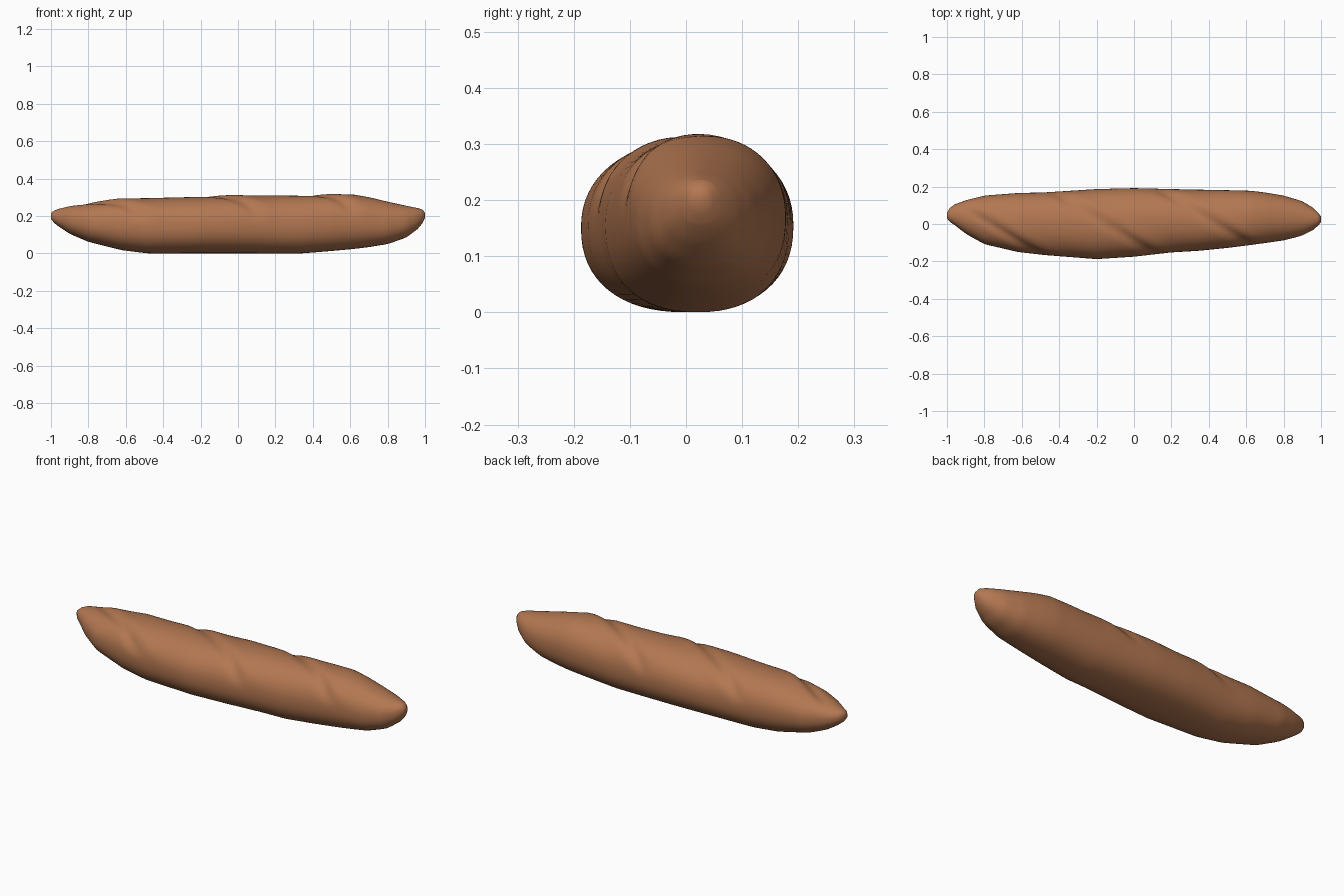
import bpy, bmesh, math

if "Cube" in bpy.data.objects:
    bpy.data.objects.remove(bpy.data.objects["Cube"])

# Loaf outline stations: x, z bottom, z top, y min, y max
ST = [(-1.0, .185, .215, .03, .06), (-.985, .165, .228, .012, .085), (-.96, .145, .238, -.005, .104),
      (-.9, .105, .253, -.052, .127), (-.8, .062, .268, -.108, .152), (-.62, .017, .294, -.15, .166),
      (-.48, 0, .296, -.166, .169), (-.2, 0, .303, -.188, .187), (0, 0, .311, -.175, .192),
      (.2, 0, .31, -.152, .187), (.34, 0, .309, -.144, .184), (.5, .013, .315, -.128, .181),
      (.62, .024, .315, -.113, .178), (.7, .034, .301, -.102, .169), (.8, .05, .277, -.088, .152),
      (.9, .085, .255, -.062, .122), (.96, .13, .243, -.03, .085), (.985, .16, .235, -.008, .06),
      (1.0, .19, .218, .01, .04)]


def outline(x):
    for a, b in zip(ST, ST[1:]):
        if x <= b[0]:
            t = (x - a[0]) / (b[0] - a[0])
            return [p + (q - p) * t for p, q in zip(a[1:], b[1:])]
    return list(ST[-1][1:])


def spow(v, e):
    return math.copysign(abs(v) ** e, v)


# Diagonal baker's slashes across the crust: (x where it crosses y = 0)
SLASHES = (-.77, -.15, .44)


def slash_depth(x, y):
    d = 0
    for s in SLASHES:
        u = x - s + 1.6 * y
        d += .013 * math.exp(-(u / .035) ** 2) - .004 * math.exp(-((u - .09) / .06) ** 2)
    return d


N = 64
xs = sorted({round(-1 + i * .02, 4) for i in range(101)} | {s[0] for s in ST} | {-.993, .993})
bm = bmesh.new()
rings = []
for x in xs:
    zb, zt, y0, y1 = outline(x)
    cy, cz, ry, rz = (y0 + y1) / 2, (zb + zt) / 2, (y1 - y0) / 2, (zt - zb) / 2
    ring = []
    for k in range(N):
        a = 2 * math.pi * k / N
        c, s = math.cos(a), math.sin(a)
        e = 2 / 2.15 if s > 0 else 2 / 2.3
        y, z = cy + ry * spow(c, e), cz + rz * spow(s, e)
        # grooves fade out down the sides and at the tips
        w = max(0, min(1, (s - .1) / .4)) * max(0, min(1, (.93 - abs(x)) / .12))
        d = slash_depth(x, y) * w
        ring.append(bm.verts.new((x, y - c * d, z - s * d)))
    rings.append(ring)
for a, b in zip(rings, rings[1:]):
    for k in range(N):
        bm.faces.new((a[k], a[(k + 1) % N], b[(k + 1) % N], b[k]))
# rounded tips
bm.faces.new(rings[0])
bm.faces.new(rings[-1])
bmesh.ops.recalc_face_normals(bm, faces=bm.faces)
for f in bm.faces:
    f.smooth = True

# light smoothing of the interpolated outline
for _ in range(2):
    bmesh.ops.smooth_vert(bm, verts=[v for v in bm.verts if abs(v.co.x) < .95], factor=.4,
                          use_axis_x=False, use_axis_y=True, use_axis_z=True)
for v in bm.verts:
    v.co.z = max(0, v.co.z)

mesh = bpy.data.meshes.new("bread_loaf")
bm.to_mesh(mesh)
bm.free()
loaf = bpy.data.objects.new("bread_loaf", mesh)
bpy.context.collection.objects.link(loaf)

crust = bpy.data.materials.new("brown_crust")
crust.diffuse_color = (.45, .185, .083, 1)
crust.use_nodes = True
crust.node_tree.nodes["Principled BSDF"].inputs["Base Color"].default_value = crust.diffuse_color
mesh.materials.append(crust)
